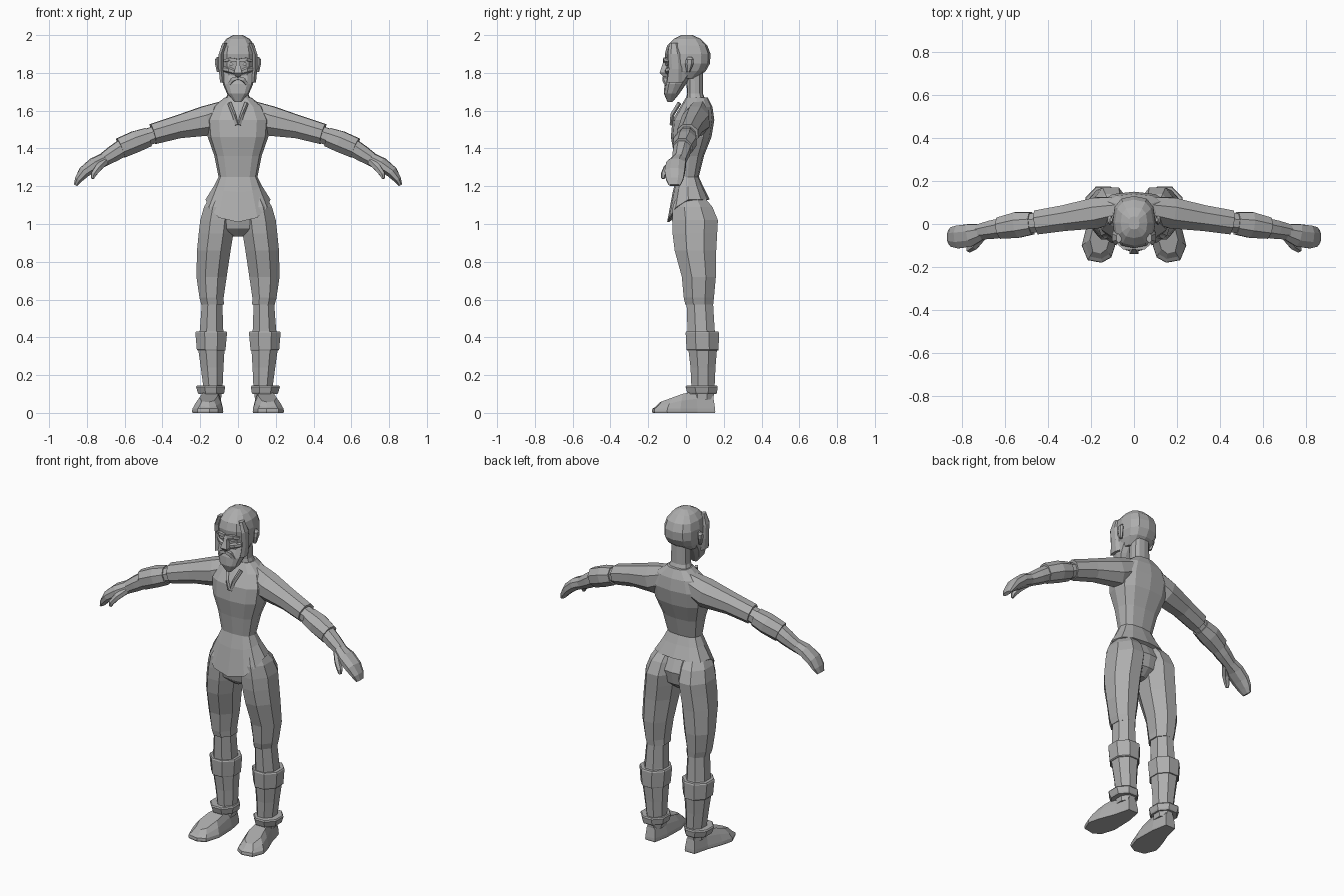
import bpy, bmesh, math
from mathutils import Vector

grey = bpy.data.materials.new("plain grey")
grey.diffuse_color = (0.42, 0.42, 0.42, 1)


def skin(name, rings, mirror=False):
    """Bridge rings of points into a closed flat-shaded part."""
    bm = bmesh.new()
    loops = [[bm.verts.new(p) for p in r] for r in rings]
    n = len(loops[0])
    for a, b in zip(loops, loops[1:]):
        for i in range(n):
            j = (i + 1) % n
            bm.faces.new((a[i], a[j], b[j], b[i]))
    bm.faces.new(loops[0][::-1])
    bm.faces.new(loops[-1])
    bmesh.ops.recalc_face_normals(bm, faces=bm.faces)
    me = bpy.data.meshes.new(name)
    bm.to_mesh(me)
    bm.free()
    me.materials.append(grey)
    ob = bpy.data.objects.new(name, me)
    bpy.context.collection.objects.link(ob)
    if mirror:
        ob.modifiers.new("Mirror", 'MIRROR')
    return ob


def column(name, sections, n=8, mirror=True):
    """Level rings: x, y, z, half width, half depth."""
    k = 1 / math.cos(math.pi / n)
    angles = [2 * math.pi * (i + .5) / n for i in range(n)]
    return skin(name, [[(x + rx * k * math.cos(a), y + ry * k * math.sin(a), z)
                        for a in angles] for x, y, z, rx, ry in sections], mirror)


def limb(name, sections, n=8):
    """Rings square to a sideways path: x, y, z, depth radius, height radius."""
    c = [Vector(s[:3]) for s in sections]
    k = 1 / math.cos(math.pi / n)
    rings = []
    for i, s in enumerate(sections):
        t = (c[min(i + 1, len(c) - 1)] - c[max(i - 1, 0)]).normalized()
        u = Vector((0, 0, 1)).cross(t).normalized()
        v = t.cross(u)
        rings.append([c[i] + u * s[3] * k * math.cos(a) + v * s[4] * k * math.sin(a)
                      for a in (2 * math.pi * (j + .5) / n for j in range(n))])
    return skin(name, rings, True)


def body(name, sections, n=12, power=.75):
    """Level rounded rings: z, half width, front y, back y, optional front drop."""
    def soft(v):
        return math.copysign(abs(v) ** power, v) if abs(v) > 1e-6 else 0
    rings = []
    for z, w, f, b, *drop in sections:
        d = drop[0] if drop else 0
        ring = []
        for i in range(n):
            a = 2 * math.pi * i / n
            ring.append((w * soft(math.sin(a)), (f + b) / 2 - (b - f) / 2 * soft(math.cos(a)),
                         z - d * max(0, math.cos(a)) ** 1.5))
        rings.append(ring)
    return skin(name, rings)


# Tunic with a pointed front hem
body("tunic", [(1.125, .165, -.09, .11, .115), (1.13, .172, -.10, .125, .12),
               (1.20, .128, -.07, .09, .03), (1.25, .103, -.05, .068),
               (1.36, .125, -.062, .095), (1.46, .16, -.08, .135),
               (1.55, .168, -.072, .15), (1.62, .135, -.03, .14), (1.67, .07, .0, .115)])
# Collar opening edges
limb("collar_edge", [(.006, -.078, 1.525, .006, .008), (.022, -.072, 1.58, .007, .008),
                     (.045, -.035, 1.64, .008, .008)], 4)

# Neck and head
body("neck", [(1.64, .075, .0, .11), (1.69, .055, .005, .09), (1.83, .052, .0, .09)])
body("head", [(1.77, .07, -.098, .055), (1.81, .09, -.102, .105), (1.85, .10, -.106, .127),
              (1.90, .099, -.112, .13), (1.945, .088, -.10, .113),
              (1.98, .062, -.065, .078), (2.0, .025, -.025, .035)])
body("beard", [(1.805, .088, -.09, .045), (1.74, .08, -.114, .0),
               (1.69, .058, -.117, -.035), (1.645, .016, -.098, -.072)][::-1])
column("side_hair", [(.083, -.06, 1.75, .012, .035), (.09, -.056, 1.82, .012, .03),
                     (.09, -.062, 1.90, .012, .03), (.07, -.065, 1.958, .012, .02)], 6)
column("ear", [(.104, .012, 1.805, .008, .008), (.112, .018, 1.85, .010, .020),
               (.112, .02, 1.872, .010, .018), (.105, .02, 1.885, .006, .008)], 6)
column("nose", [(0, -.11, 1.782, .014, .012), (0, -.118, 1.80, .022, .022),
                (0, -.112, 1.84, .011, .014), (0, -.106, 1.872, .009, .010)], 4, False)
limb("brow", [(.008, -.109, 1.866, .012, .010), (.045, -.107, 1.872, .012, .009),
              (.072, -.088, 1.864, .008, .006)], 4)
limb("eye", [(.02, -.104, 1.846, .004, .004), (.036, -.104, 1.847, .005, .008),
             (.054, -.096, 1.846, .004, .004)], 4)
limb("cheek", [(.02, -.100, 1.805, .010, .012), (.045, -.096, 1.815, .013, .014),
               (.075, -.075, 1.82, .008, .012)], 6)
limb("moustache", [(.001, -.114, 1.773, .010, .008), (.028, -.113, 1.765, .011, .010),
                   (.05, -.102, 1.735, .006, .006)], 4)

# Sleeves, forearm guards, wrists and hands
limb("sleeve", [(.06, .07, 1.59, .055, .065), (.17, .052, 1.545, .072, .079),
                (.32, .028, 1.513, .06, .06), (.45, .008, 1.476, .056, .054)])
limb("elbow", [(.42, .01, 1.482, .045, .044), (.50, .0, 1.452, .045, .044)])
limb("forearm_guard", [(.475, .003, 1.46, .052, .050), (.54, -.004, 1.437, .060, .056),
                       (.622, -.018, 1.402, .050, .054)])
limb("wrist", [(.60, -.016, 1.41, .046, .046), (.66, -.026, 1.372, .043, .042),
               (.73, -.038, 1.328, .034, .032)])
limb("hand", [(.70, -.034, 1.345, .034, .034), (.76, -.052, 1.317, .052, .034),
              (.815, -.06, 1.275, .053, .03), (.845, -.06, 1.235, .045, .02),
              (.86, -.06, 1.205, .03, .010)])
limb("thumb", [(.705, -.06, 1.33, .018, .02), (.74, -.10, 1.297, .018, .018),
               (.765, -.118, 1.262, .014, .014), (.77, -.122, 1.24, .008, .007)], 6)

# Trousers
body("hips", [(.935, .025, -.02, .08), (.975, .12, -.062, .125),
              (1.05, .18, -.078, .14), (1.15, .13, -.065, .09)])
column("trouser_leg", [(.135, .07, .575, .060, .074), (.14, .068, .61, .064, .080),
                       (.14, .068, .72, .080, .090), (.128, .05, .86, .089, .110),
                       (.116, .047, .95, .092, .118), (.108, .048, 1.02, .092, .121),
                       (.10, .035, 1.09, .080, .105), (.085, .02, 1.15, .06, .07)])

# Boots with upper cuffs and ankle straps
column("boot_shaft", [(.135, .085, .07, .045, .06), (.133, .09, .15, .052, .062),
                      (.137, .09, .24, .060, .066), (.142, .088, .36, .072, .078),
                      (.14, .08, .44, .062, .072), (.137, .073, .585, .054, .070)])
column("boot_cuff", [(.14, .088, .33, .073, .082), (.142, .088, .335, .076, .085),
                     (.142, .086, .425, .084, .088), (.142, .086, .432, .080, .084)])
column("ankle_strap", [(.143, .085, .10, .066, .075), (.143, .085, .108, .070, .079),
                       (.145, .083, .138, .077, .085), (.145, .083, .145, .072, .080)])

# Feet: one outline raised and narrowed from sole to instep
sole = [(.10, .155), (.165, .155), (.19, .06), (.225, -.03), (.243, -.10), (.215, -.168),
        (.15, -.18), (.105, -.155), (.078, -.07), (.082, .06)]


def foot_ring(shrink, height):
    ring = []
    for x, y in sole:
        mid = .14 + .02 * max(0, -y / .18)
        yy = y * (.55 + .45 * shrink) + .02 * (1 - shrink)
        slope = 1 if yy > .02 else 1 + (yy - .02) * 3.2
        ring.append((mid + (x - mid) * shrink, yy, height * slope if height > .03 else height))
    return ring


skin("foot", [foot_ring(.97, 0), foot_ring(1, .008), foot_ring(.98, .022),
              foot_ring(.82, .075), foot_ring(.58, .115)], True)
